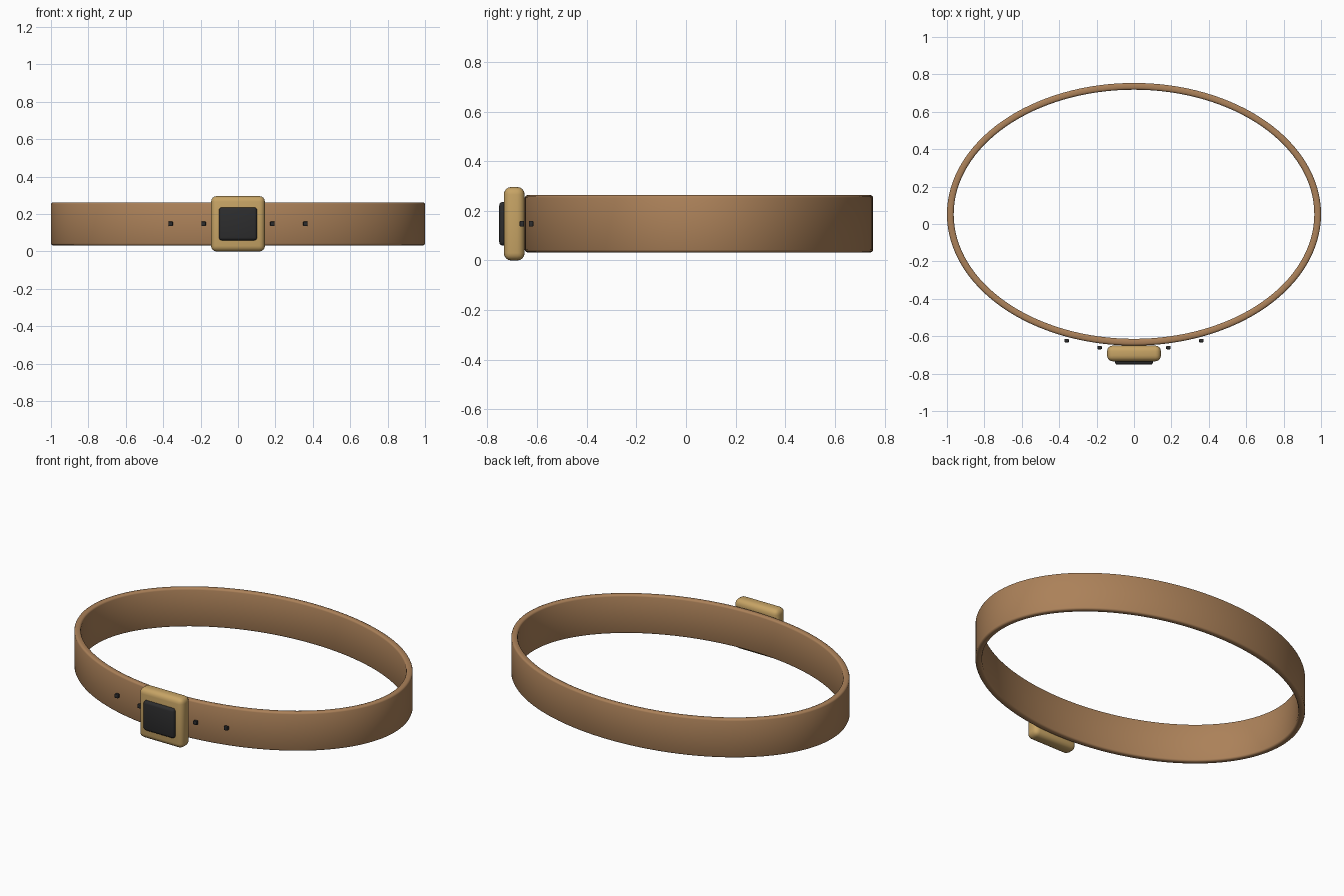
import bpy
import bmesh
import math

cube = bpy.data.objects.get("Cube")
if cube:
    bpy.data.objects.remove(cube, do_unlink=True)


def material(name, rgb):
    mat = bpy.data.materials.new(name)
    mat.use_nodes = True
    mat.diffuse_color = (*rgb, 1)
    mat.node_tree.nodes["Principled BSDF"].inputs["Base Color"].default_value = (*rgb, 1)
    return mat


leather = material("brown leather", (0.41, 0.22, 0.10))
brass = material("brass", (0.57, 0.37, 0.13))
black = material("black", (0.026, 0.026, 0.027))


def finish(name, bm, mat, angle=35):
    bmesh.ops.recalc_face_normals(bm, faces=bm.faces)
    mesh = bpy.data.meshes.new(name)
    bm.to_mesh(mesh)
    bm.free()
    mesh.materials.append(mat)
    obj = bpy.data.objects.new(name, mesh)
    bpy.context.collection.objects.link(obj)
    bpy.ops.object.select_all(action="DESELECT")
    obj.select_set(True)
    bpy.context.view_layer.objects.active = obj
    bpy.ops.object.shade_smooth_by_angle(angle=math.radians(angle))
    return obj


def rounded_box(name, center, size, bevel, segments, mat):
    bm = bmesh.new()
    bmesh.ops.create_cube(bm, size=1)
    bmesh.ops.scale(bm, vec=size, verts=bm.verts)
    bmesh.ops.bevel(bm, geom=bm.edges[:], offset=bevel, segments=segments,
                    profile=0.5, affect="EDGES")
    bmesh.ops.translate(bm, vec=center, verts=bm.verts)
    return finish(name, bm, mat)


# Strap: a chamfered band section swept around an ellipse
RX, RY, CY = 1.0, 0.702, 0.052
Z0, Z1, THICK, CUT = 0.033, 0.263, 0.036, 0.01
section = [(0, Z0 + CUT), (0, Z1 - CUT), (CUT * 0.3, Z1 - CUT * 0.3), (CUT, Z1),
           (THICK - CUT, Z1), (THICK - CUT * 0.3, Z1 - CUT * 0.3), (THICK, Z1 - CUT),
           (THICK, Z0 + CUT), (THICK - CUT * 0.3, Z0 + CUT * 0.3), (THICK - CUT, Z0),
           (CUT, Z0), (CUT * 0.3, Z0 + CUT * 0.3)]
bm = bmesh.new()
steps = 128
rings = []
for i in range(steps):
    a = math.tau * i / steps
    rings.append([bm.verts.new(((RX - d) * math.cos(a), CY + (RY - d) * math.sin(a), z))
                  for d, z in section])
for i, ring in enumerate(rings):
    following = rings[(i + 1) % steps]
    for j in range(len(section)):
        k = (j + 1) % len(section)
        bm.faces.new((ring[j], following[j], following[k], ring[k]))
finish("strap", bm, leather, 50)

# Buckle block and its dark front plate
rounded_box("buckle", (0, -0.692, 0.148), (0.288, 0.084, 0.296), 0.03, 4, brass)
rounded_box("buckle_plate", (0, -0.725, 0.148), (0.204, 0.055, 0.176), 0.015, 3, black)

# Studs on either side of the buckle
for side, label in ((1, "left"), (-1, "right")):
    for x, y, place in ((0.184, -0.661, "inner"), (0.36, -0.624, "outer")):
        rounded_box(f"{label}_{place}_stud", (side * x, y, 0.148),
                    (0.024, 0.018, 0.024), 0.004, 2, black)
